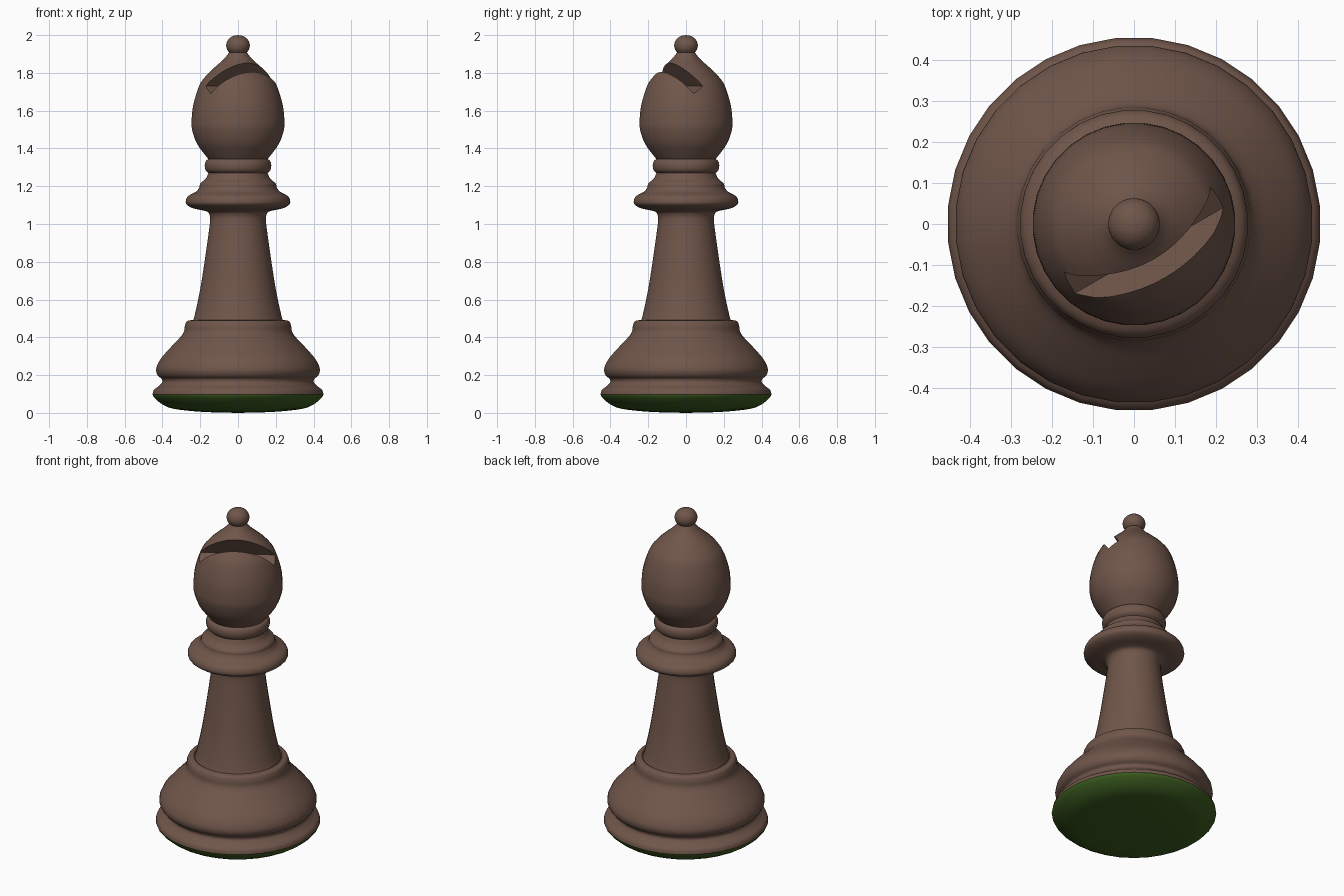
import bpy, bmesh
from math import pi, sin, cos, radians
from mathutils import Vector, Matrix

if "Cube" in bpy.data.objects:
    bpy.data.objects.remove(bpy.data.objects["Cube"])

SIDES = 32


def material(name, rgb):
    m = bpy.data.materials.new(name)
    m.diffuse_color = (*rgb, 1)
    m.use_nodes = True
    m.node_tree.nodes["Principled BSDF"].inputs["Base Color"].default_value = m.diffuse_color
    return m


def smooth_curve(pts, steps=4):
    """Catmull-Rom curve through (radius, z) points."""
    p = [Vector(q) for q in pts]
    p = [2 * p[0] - p[1]] + p + [2 * p[-1] - p[-2]]
    out = []
    for a, b, c, d in zip(p, p[1:], p[2:], p[3:]):
        for i in range(steps):
            t = i / steps
            out.append(0.5 * (2 * b + (c - a) * t + (2 * a - 5 * b + 4 * c - d) * t * t
                              + (3 * b - a - 3 * c + d) * t ** 3))
    return out + [p[-2]]


def lathe(name, sections, mat):
    """Revolve smooth sections; creases form where sections meet."""
    prof = []
    for s in sections:
        prof += smooth_curve(s)[1 if prof else 0:]
    bm = bmesh.new()
    rings = []
    for r, z in prof:
        if r < 1e-4:
            rings.append([bm.verts.new((0, 0, z))] * SIDES)
        else:
            rings.append([bm.verts.new((r * cos(2 * pi * (i + .5) / SIDES),
                                        r * sin(2 * pi * (i + .5) / SIDES), z))
                          for i in range(SIDES)])
    for lo, hi in zip(rings, rings[1:]):
        for i in range(SIDES):
            j = (i + 1) % SIDES
            bm.faces.new(list(dict.fromkeys((lo[i], lo[j], hi[j], hi[i]))))
    bmesh.ops.recalc_face_normals(bm, faces=bm.faces)
    me = bpy.data.meshes.new(name)
    bm.to_mesh(me)
    bm.free()
    me.materials.append(mat)
    ob = bpy.data.objects.new(name, me)
    bpy.context.collection.objects.link(ob)
    return ob


def shade(ob):
    bpy.ops.object.select_all(action='DESELECT')
    ob.select_set(True)
    bpy.context.view_layer.objects.active = ob
    bpy.ops.object.shade_smooth_by_angle(angle=radians(40))


wood = material("dark_wood", (0.16, 0.092, 0.068))
felt = material("green_felt", (0.045, 0.11, 0.014))

# Felt underside, slightly domed
pad = lathe("felt_pad", [
    [(0, 0), (.16, .004), (.28, .013), (.36, .026), (.41, .05), (.445, .08), (.455, .098)],
    [(.455, .098), (0, .098)]], felt)

# Base, stem and collar
body = lathe("base_and_stem", [
    [(0, .098), (.455, .098)],
    [(.455, .098), (.447, .122), (.42, .143), (.403, .163), (.405, .18)],
    [(.405, .18), (.428, .2), (.435, .235), (.412, .285), (.36, .345), (.308, .4), (.288, .43),
     (.283, .46), (.272, .485), (.245, .492)],
    [(.245, .492), (.235, .5), (.202, .65), (.172, .84), (.15, 1.0), (.148, 1.04)],
    [(.148, 1.04), (.165, 1.066), (.235, 1.082), (.27, 1.1), (.278, 1.12), (.265, 1.148),
     (.222, 1.172), (.205, 1.195)],
    [(.205, 1.195), (.2, 1.215), (.172, 1.24), (.157, 1.27)],
    [(.157, 1.27), (.172, 1.285), (.177, 1.31), (.171, 1.333), (.155, 1.345)],
    [(.155, 1.345), (0, 1.345)]], wood)

# Head
head = lathe("head", [
    [(0, 1.335), (.15, 1.335)],
    [(.15, 1.335), (.175, 1.365), (.218, 1.425), (.242, 1.49), (.247, 1.54), (.238, 1.63),
     (.205, 1.735), (.165, 1.79), (.117, 1.836), (.075, 1.873), (.042, 1.915)],
    [(.042, 1.915), (0, 1.92)]], wood)

# Slanted slot cut into the head, turned 30 degrees to the front right
bm = bmesh.new()
bmesh.ops.create_cube(bm, size=1, matrix=Matrix.Translation((0, -.25, 0))
                      @ Matrix.Diagonal((.8, .5, .07, 1)))
bm.transform(Matrix.Rotation(radians(30), 4, 'Z') @ Matrix.Translation((0, -.045, 1.71))
             @ Matrix.Rotation(radians(-56), 4, 'X'))
me = bpy.data.meshes.new("slot_cutter")
bm.to_mesh(me)
bm.free()
me.materials.append(wood)
cutter = bpy.data.objects.new("slot_cutter", me)
bpy.context.collection.objects.link(cutter)
cutter.hide_render = True
mod = head.modifiers.new("slot", 'BOOLEAN')
mod.operation = 'DIFFERENCE'
mod.solver = 'EXACT'
mod.object = cutter
bpy.context.view_layer.objects.active = head
bpy.ops.object.modifier_apply(modifier=mod.name)
bpy.data.objects.remove(cutter)

# Ball finial
ball = lathe("finial", [[(.063 * sin(pi * i / 8), 1.945 - .055 * cos(pi * i / 8))
                         for i in range(9)]], wood)

for ob in (pad, body, head, ball):
    shade(ob)
